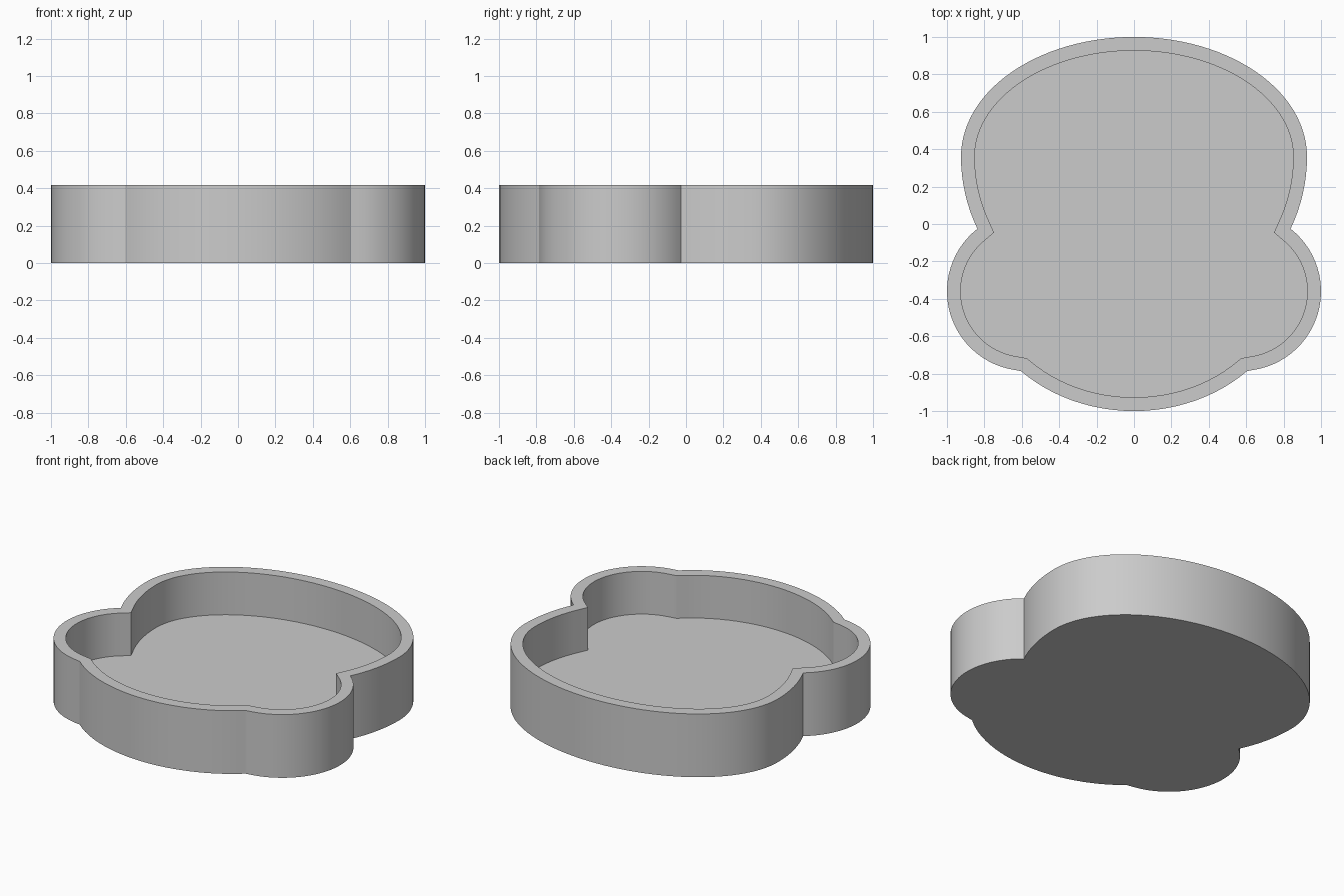
import bpy
import bmesh
import math
from mathutils import Vector

cube = bpy.data.objects.get("Cube")
if cube:
    bpy.data.objects.remove(cube)

HEIGHT, FLOOR, WALL = 0.417, 0.135, 0.073


def arc(cx, cy, rx, ry, start, end, steps):
    """Points on an ellipse, angles in degrees, without the last point."""
    angles = [math.radians(start + (end - start) * i / steps) for i in range(steps)]
    return [Vector((cx + rx * math.cos(a), cy + ry * math.sin(a))) for a in angles]


def inset(points, distance):
    """Offset a clockwise outline inwards with mitred corners."""
    result = []
    for i, p in enumerate(points):
        before = (p - points[i - 1]).normalized()
        after = (points[(i + 1) % len(points)] - p).normalized()
        n1 = Vector((before.y, -before.x))
        n2 = Vector((after.y, -after.x))
        mitre = (n1 + n2).normalized()
        result.append(p + mitre * distance / mitre.dot(n1))
    return result


# Left half of the outline, back to front: crown, taper, cheek, chin
half = (arc(0, 0.36, 0.925, 0.64, 90, 0, 28)
        + arc(0, 0.36, 0.925, 0.907, 0, -25.2, 8)
        + arc(0.575, -0.36, 0.425, 0.425, 51.9, -86, 28)
        + arc(0, -0.28, 0.85, 0.72, -44.7, -90, 12)
        + [Vector((0, -1))])
outer = half + [Vector((-p.x, p.y)) for p in reversed(half[1:-1])]
inner = inset(outer, WALL)

# Tray: outer wall, rim, inner wall, closed by underside and floor
bm = bmesh.new()
rings = [[bm.verts.new((p.x, p.y, z)) for p in loop]
         for loop, z in ((outer, 0), (outer, HEIGHT), (inner, HEIGHT), (inner, FLOOR))]
for low, high in zip(rings, rings[1:]):
    for i in range(len(low)):
        bm.faces.new((low[i - 1], low[i], high[i], high[i - 1]))
bm.faces.new(rings[0])
bm.faces.new(rings[-1])
bmesh.ops.recalc_face_normals(bm, faces=bm.faces)
mesh = bpy.data.meshes.new("tray")
bm.to_mesh(mesh)
bm.free()
tray = bpy.data.objects.new("tray", mesh)
bpy.context.collection.objects.link(tray)

# Plain grey material
grey = bpy.data.materials.new("light_grey")
grey.use_nodes = True
color = (0.6, 0.6, 0.6, 1)
grey.diffuse_color = color
for node in grey.node_tree.nodes:
    if node.type == 'BSDF_PRINCIPLED':
        node.inputs["Base Color"].default_value = color
mesh.materials.append(grey)

# Smooth walls with crisp rim and corners
bpy.ops.object.select_all(action='DESELECT')
tray.select_set(True)
bpy.context.view_layer.objects.active = tray
bpy.ops.object.shade_smooth_by_angle(angle=math.radians(25))
